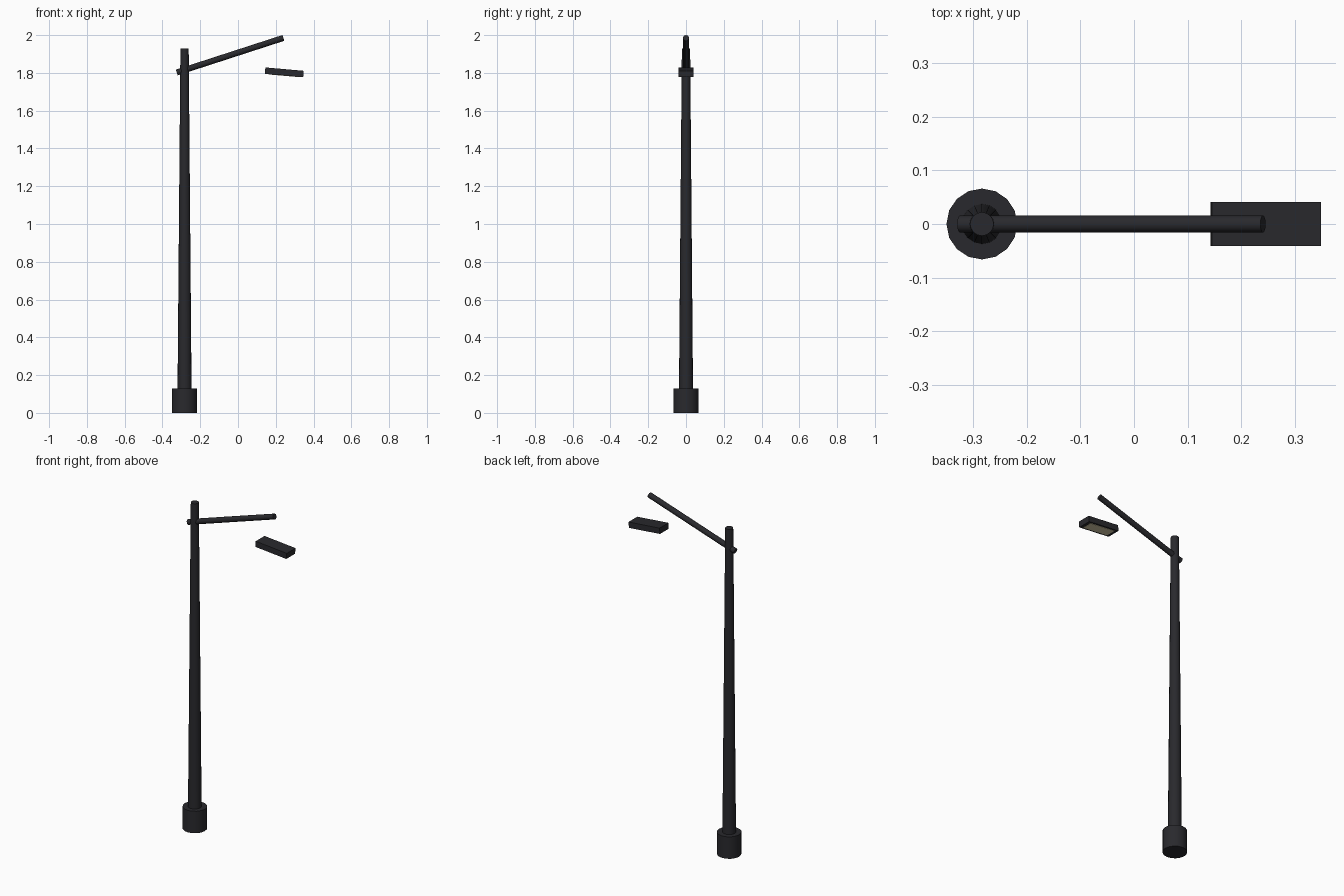
import bpy, math
from mathutils import Vector

if "Cube" in bpy.data.objects:
    bpy.data.objects.remove(bpy.data.objects["Cube"])

def material(name, color):
    m = bpy.data.materials.new(name)
    m.diffuse_color = color
    m.use_nodes = True
    m.node_tree.nodes["Principled BSDF"].inputs["Base Color"].default_value = m.diffuse_color
    return m

DARK = material("dark_metal", (0.022, 0.022, 0.026, 1))
GLASS = material("lens_cream", (0.65, 0.58, 0.38, 1))

def rod(name, start, end, r1, r2, sides):
    a, b = Vector(start), Vector(end)
    bpy.ops.mesh.primitive_cone_add(vertices=sides, radius1=r1, radius2=r2,
                                    depth=(b - a).length, location=(a + b) / 2)
    ob = bpy.context.object
    ob.name = name
    ob.rotation_euler = (b - a).to_track_quat('Z', 'Y').to_euler()
    ob.data.materials.append(DARK)
    bpy.ops.object.shade_smooth_by_angle(angle=math.radians(40))
    return ob

def box(name, center, size, tilt, mat):
    bpy.ops.mesh.primitive_cube_add(size=1, location=center)
    ob = bpy.context.object
    ob.name = name
    ob.scale = size
    ob.rotation_euler = (0, tilt, 0)
    ob.data.materials.append(mat)
    return ob

X = -0.283
# Footing and tapered pole
rod("base", (X, 0, 0), (X, 0, 0.13), 0.066, 0.066, 16)
rod("pole", (X, 0, 0.02), (X, 0, 1.93), 0.038, 0.022, 16)

# Sloping arm passing through the pole
rod("arm", (-0.324, 0, 1.802), (0.240, 0, 1.985), 0.016, 0.016, 12)

# Lamp head, tipped down towards its free end, with lens underneath
tilt = math.radians(5)
head = Vector((0.245, 0, 1.803))
down = Vector((-math.sin(tilt), 0, -math.cos(tilt)))
box("lamp_head", head, (0.204, 0.082, 0.034), tilt, DARK)
box("lens", head + down * 0.0155, (0.165, 0.062, 0.006), tilt, GLASS)
